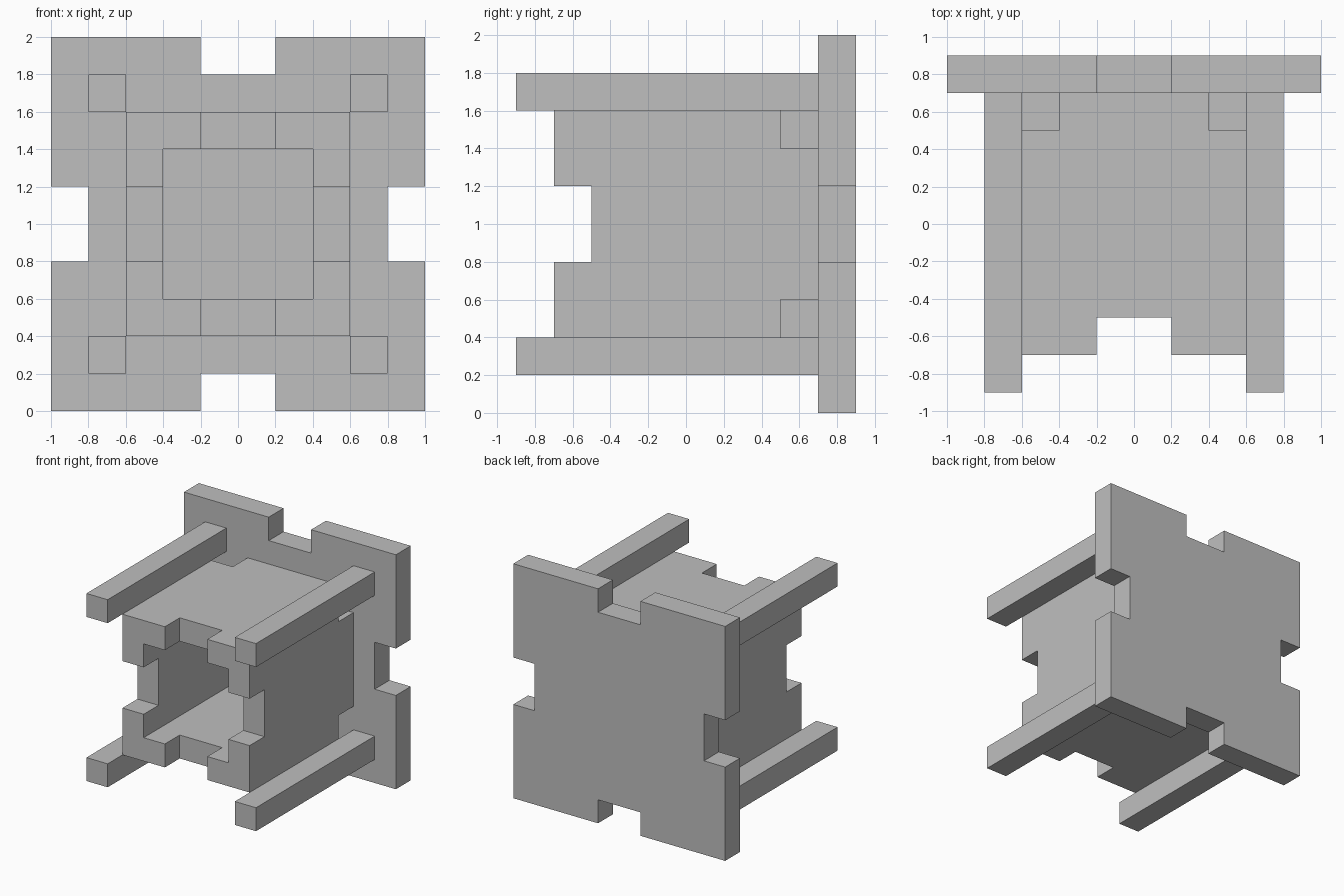
import bpy
import bmesh
from mathutils import Vector

cube = bpy.data.objects.get("Cube")
if cube:
    bpy.data.objects.remove(cube, do_unlink=True)

T = 0.2        # thickness of every wall, rod and notch
MID = 1.0      # height of the central axis

grey = bpy.data.materials.new("plain grey")
grey.use_nodes = True
grey.diffuse_color = (0.52, 0.52, 0.52, 1)
grey.node_tree.nodes["Principled BSDF"].inputs["Base Color"].default_value = (0.52, 0.52, 0.52, 1)


def add_object(name, bm):
    bmesh.ops.recalc_face_normals(bm, faces=bm.faces)
    mesh = bpy.data.meshes.new(name)
    bm.to_mesh(mesh)
    bm.free()
    mesh.materials.append(grey)
    obj = bpy.data.objects.new(name, mesh)
    bpy.context.collection.objects.link(obj)
    return obj


def box(name, centre, size):
    bm = bmesh.new()
    bmesh.ops.create_cube(bm, size=1)
    for v in bm.verts:
        v.co = Vector(centre) + v.co * Vector(size)
    return add_object(name, bm)


# Back plate: square outline with a notch in the middle of each side
bm = bmesh.new()
outline = []
x, z = 1.0, 1.0
side = [(-x, z), (-T, z), (-T, z - T), (T, z - T), (T, z)]
for turn in range(4):
    outline += [bm.verts.new((px, 0.7, pz + MID)) for px, pz in side]
    side = [(pz, -px) for px, pz in side]
face = bm.faces.new(outline)
extruded = bmesh.ops.extrude_face_region(bm, geom=[face])["geom"]
bmesh.ops.translate(bm, vec=(0, T, 0),
                    verts=[g for g in extruded if isinstance(g, bmesh.types.BMVert)])
add_object("back_plate", bm)

# Square tube: hollow, with front edge notches and rear corner notches
body = box("square_tube", (0, 0, MID), (1.2, 1.4, 1.2))
cutters = [
    box("cavity_cutter", (0, 0, MID), (0.8, 2, 0.8)),
    box("side_notch_cutter", (0, -0.7, MID), (2, 2 * T, 2 * T)),
    box("top_notch_cutter", (0, -0.7, MID), (2 * T, 2 * T, 2)),
]
for sx in (-1, 1):
    for sz in (-1, 1):
        cutters.append(box("corner_cutter", (sx * 0.6, 0.7, MID + sz * 0.6), (2 * T,) * 3))
for cutter in cutters:
    cutter.hide_render = True
    mod = body.modifiers.new(cutter.name, "BOOLEAN")
    mod.operation = "DIFFERENCE"
    mod.solver = "EXACT"
    mod.object = cutter

# Apply the cuts and discard the cutters
bpy.context.view_layer.update()
graph = bpy.context.evaluated_depsgraph_get()
cut_mesh = bpy.data.meshes.new_from_object(body.evaluated_get(graph))
body.modifiers.clear()
body.data = cut_mesh
for cutter in cutters:
    bpy.data.objects.remove(cutter, do_unlink=True)

# Four long rods running forward from the plate, along the tube corners
for sx, side_name in ((-1, "right"), (1, "left")):
    for sz, level in ((-1, "lower"), (1, "upper")):
        box(f"{level}_{side_name}_rod", (sx * 0.7, -0.1, MID + sz * 0.7), (T, 1.6, T))
